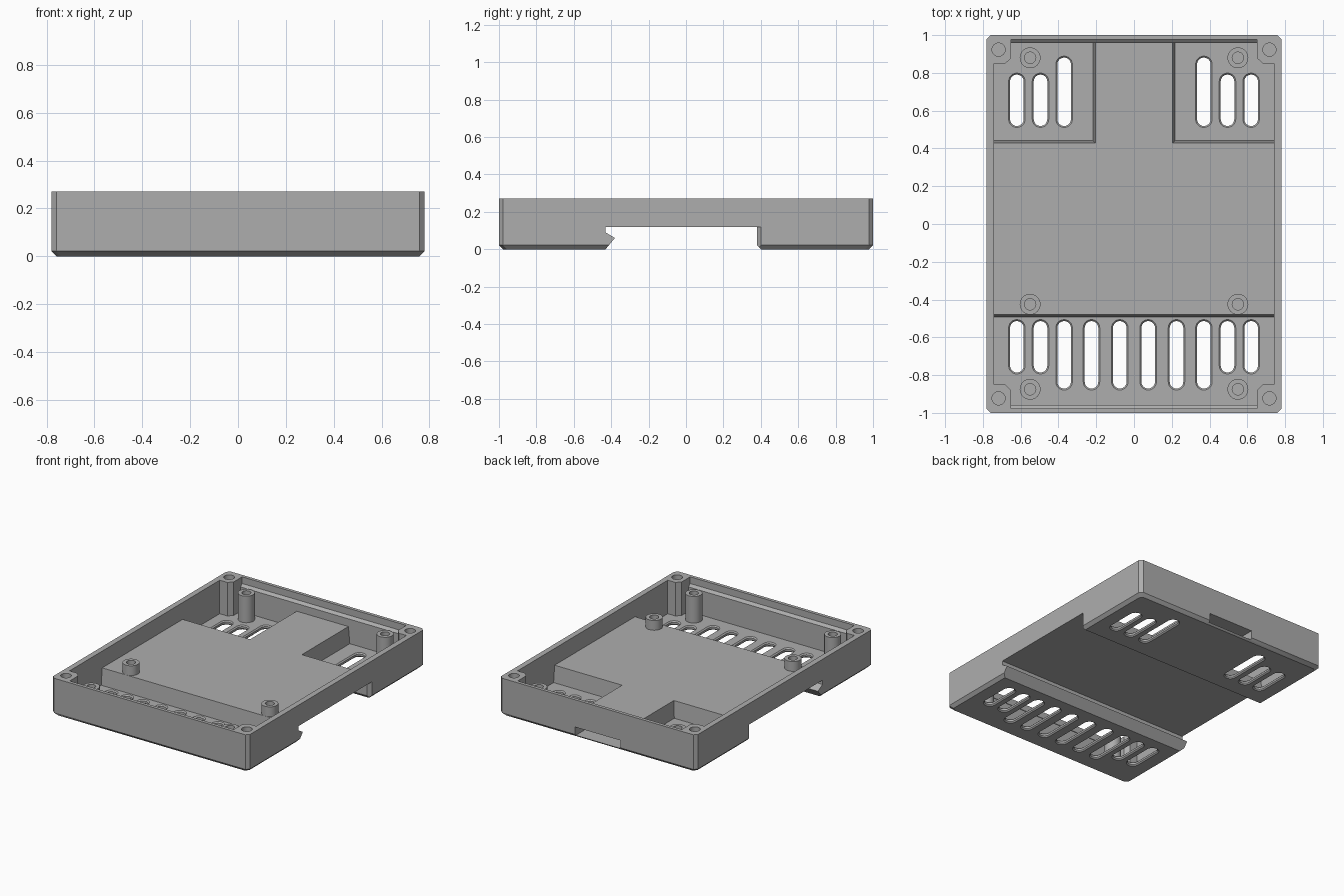
import bpy, bmesh, math

cube = bpy.data.objects.get("Cube")
if cube:
    bpy.data.objects.remove(cube, do_unlink=True)

grey = bpy.data.materials.new("plastic_grey")
grey.use_nodes = True
COLOUR = (0.42, 0.42, 0.42, 1)
grey.diffuse_color = COLOUR
grey.node_tree.nodes["Principled BSDF"].inputs["Base Color"].default_value = COLOUR


def loft(name, loops):
    """Capped solid through loops of 3D points with equal counts."""
    bm = bmesh.new()
    rings = [[bm.verts.new(p) for p in loop] for loop in loops]
    for a, b in zip(rings, rings[1:]):
        for i in range(len(a)):
            j = (i + 1) % len(a)
            bm.faces.new((a[i], a[j], b[j], b[i]))
    bm.faces.new(rings[0][::-1])
    bm.faces.new(rings[-1])
    bmesh.ops.recalc_face_normals(bm, faces=bm.faces)
    mesh = bpy.data.meshes.new(name)
    bm.to_mesh(mesh)
    bm.free()
    mesh.materials.append(grey)
    obj = bpy.data.objects.new(name, mesh)
    bpy.context.collection.objects.link(obj)
    return obj


def at_z(points, z):
    return [(x, y, z) for x, y in points]


def chamfered(hx, hy, c):
    return [(hx, c - hy), (hx, hy - c), (hx - c, hy), (c - hx, hy),
            (-hx, hy - c), (-hx, c - hy), (c - hx, -hy), (hx - c, -hy)]


def stadium(x, y0, y1, r, n=12):
    """Round-ended slot outline; y0 = y1 gives a circle."""
    pts = []
    for k in range(2 * n + 2):
        end = k > n
        a = math.pi * (k - end) / n
        pts.append((x + r * math.cos(a), (y0 if end else y1) + r * math.sin(a)))
    return pts


def circle(x, y, r, n=32):
    return [(x + r * math.cos(2 * math.pi * k / n), y + r * math.sin(2 * math.pi * k / n))
            for k in range(n)]


def combine(body, tool, operation):
    mod = body.modifiers.new("combine", "BOOLEAN")
    mod.object, mod.operation, mod.solver = tool, operation, "EXACT"
    bpy.context.view_layer.objects.active = body
    bpy.ops.object.modifier_apply(modifier=mod.name)
    bpy.data.objects.remove(tool, do_unlink=True)


def cut(body, loops):
    combine(body, loft("cutter", loops), "DIFFERENCE")


HX, HY, TOP, CH = 0.78, 1.0, 0.27, 0.022
FLOOR, DECK, RAIL = 0.03, 0.15, 0.12

# Outer shell with chamfered corners and lower edge
body = loft("enclosure_base", [at_z(chamfered(HX - CH, HY - CH, CH), 0),
                               at_z(chamfered(HX, HY, CH), CH),
                               at_z(chamfered(HX, HY, CH), TOP)])


# Cavity leaving solid corner pillars and a sloped ledge at both ends
def cavity(end):
    quarter = [(0.74, 0.85), (0.68, 0.85), (0.65, 0.88), (0.65, end)]
    half = quarter + [(-x, y) for x, y in quarter[::-1]]
    return half + [(-x, -y) for x, y in half]


cut(body, [at_z(cavity(e), z) for e, z in
           ((0.957, FLOOR), (0.957, 0.205), (0.976, 0.222), (0.976, 0.3))])


# Raised deck over the rail channel
def deck(o):
    right = [(0.76, -0.48 - o), (0.76, 0.43 + o), (0.205 + o, 0.43 + o), (0.205 + o, 0.967)]
    return right + [(-x, y) for x, y in right[::-1]]


combine(body, loft("deck", [at_z(deck(0.012), 0.02), at_z(deck(0), DECK)]), "UNION")

# Rail channel with a hooked front edge
rail = [(0.42, -CH), (0.38, CH), (0.38, RAIL), (-0.43, RAIL),
        (-0.43, 0.09), (-0.38, 0.06), (-0.43, 0), (-0.43, -CH)]
cut(body, [[(x, y, z) for y, z in rail] for x in (-1, 1)])
for s in (-1, 1):
    corner = [(s * (HX - CH), 0.37), (s * (HX + 0.01), 0.37), (s * (HX + 0.01), 0.38 + CH + 0.01),
              (s * HX, 0.38 + CH), (s * (HX - CH), 0.38)]
    cut(body, [at_z(corner, -0.01), at_z(corner, RAIL)])

# Clip tunnel through the back wall
tunnel = [(-0.18, 0.3), (0.18, 0.3), (0.18, 1.05), (-0.18, 1.05)]
cut(body, [at_z(tunnel, 0.012), at_z(tunnel, 0.075)])

# Vent slots, bevelled on both faces
vents = []
for s in (-1, 1):
    for x in (0.62, 0.495):
        vents += [(s * x, 0.555, 0.755), (s * x, -0.75, -0.55)]
    vents.append((s * 0.37, 0.555, 0.845))
    vents += [(s * x, -0.835, -0.55) for x in (0.37, 0.225, 0.075)]
for x, y0, y1 in vents:
    cut(body, [at_z(stadium(x, y0, y1, r), z) for r, z in
               ((0.046, -0.002), (0.036, 0.008), (0.036, FLOOR - 0.008), (0.046, FLOOR + 0.002))])

# Blind screw holes in the corner pillars
for sx in (-1, 1):
    for sy in (-1, 1):
        hole = circle(sx * 0.717, sy * 0.923, 0.035)
        cut(body, [at_z(hole, 0.06), at_z(hole, 0.3)])

# Hollow mounting posts
posts = []
for s, side in ((1, "left"), (-1, "right")):
    for y, base, place in ((0.88, FLOOR, "back"), (-0.425, DECK, "middle"), (-0.875, FLOOR, "front")):
        x = s * 0.55
        posts.append(loft(f"{place}_{side}_post", [
            at_z(circle(x, y, r), z) for r, z in
            ((0.055, base - 0.01), (0.055, 0.22), (0.03, 0.22), (0.03, base + 0.01))]))

# Smooth round walls, crisp edges
bpy.ops.object.select_all(action="DESELECT")
for obj in [body] + posts:
    obj.select_set(True)
bpy.context.view_layer.objects.active = body
bpy.ops.object.shade_smooth_by_angle(angle=math.radians(30))
